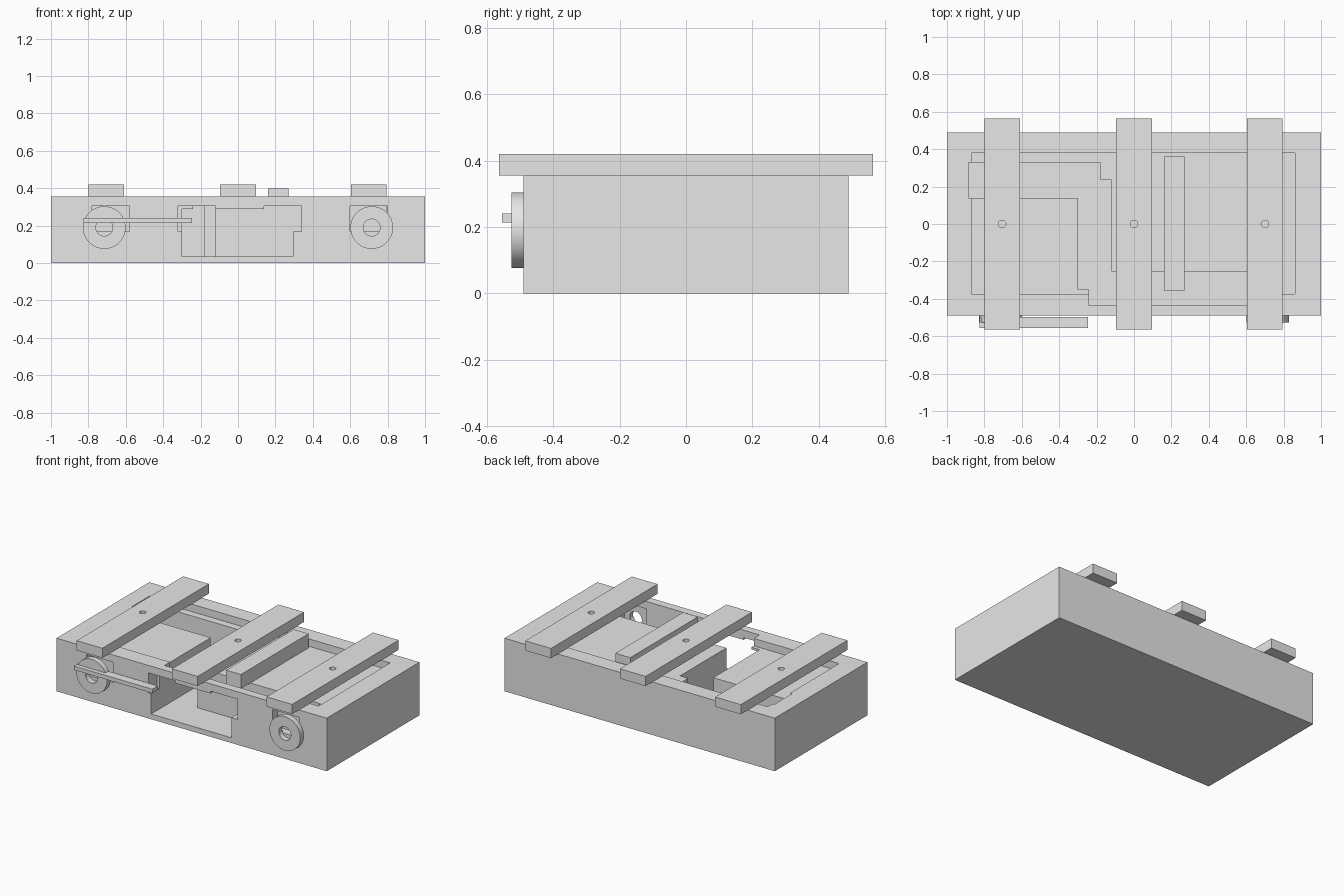
import bpy
import bmesh

cube = bpy.data.objects.get("Cube")
if cube:
    bpy.data.objects.remove(cube, do_unlink=True)

grey = bpy.data.materials.new("plain grey")
grey.use_nodes = True
grey.diffuse_color = (0.8, 0.8, 0.8, 1)
grey.node_tree.nodes["Principled BSDF"].inputs["Base Color"].default_value = (0.8, 0.8, 0.8, 1)


def prism(name, outline, z0, z1):
    """Extrude an outline in the ground plane from z0 up to z1."""
    bm = bmesh.new()
    face = bm.faces.new([bm.verts.new((x, y, z0)) for x, y in outline])
    top = bmesh.ops.extrude_face_region(bm, geom=[face])["geom"]
    verts = [v for v in top if isinstance(v, bmesh.types.BMVert)]
    bmesh.ops.translate(bm, verts=verts, vec=(0, 0, z1 - z0))
    bmesh.ops.recalc_face_normals(bm, faces=bm.faces)
    mesh = bpy.data.meshes.new(name)
    bm.to_mesh(mesh)
    bm.free()
    mesh.materials.append(grey)
    obj = bpy.data.objects.new(name, mesh)
    bpy.context.collection.objects.link(obj)
    return obj


def box(name, x, y, z):
    outline = [(x[0], y[0]), (x[1], y[0]), (x[1], y[1]), (x[0], y[1])]
    return prism(name, outline, *z)


def cylinder(name, radius, depth, location, along_y=False):
    bpy.ops.mesh.primitive_cylinder_add(
        vertices=48, radius=radius, depth=depth, location=location,
        rotation=(1.570796 if along_y else 0, 0, 0))
    obj = bpy.context.object
    obj.name = name
    obj.data.materials.append(grey)
    return obj


def cut(target, cutter):
    """Subtract the cutter and throw it away."""
    mod = target.modifiers.new("cut", "BOOLEAN")
    mod.operation = "DIFFERENCE"
    mod.solver = "EXACT"
    mod.object = cutter
    cutter.hide_render = True
    bpy.context.view_layer.objects.active = target
    bpy.ops.object.modifier_apply(modifier=mod.name)
    bpy.data.objects.remove(cutter, do_unlink=True)


def smooth(obj):
    bpy.ops.object.select_all(action="DESELECT")
    obj.select_set(True)
    bpy.context.view_layer.objects.active = obj
    bpy.ops.object.shade_smooth_by_angle()


# Body block with a shallow tray in its top
FLOOR, DECK, TOP = 0.035, 0.305, 0.355
body = box("body", (-1, 1), (-0.49, 0.49), (0, TOP))
cut(body, box("tray_cutter", (-0.87, 0.86), (-0.375, 0.38), (DECK, 0.5)))

# Deep Z-shaped channel with stepped corners
channel = [(-0.885, 0.14), (-0.3, 0.14), (-0.3, -0.35), (-0.24, -0.35),
           (-0.24, -0.435), (0.79, -0.435), (0.79, -0.255), (-0.12, -0.255),
           (-0.12, 0.235), (-0.18, 0.235), (-0.18, 0.33), (-0.885, 0.33)]
cut(body, prism("channel_cutter", channel, FLOOR, 0.5))

# Front window and the row of notches in the front wall
cut(body, box("window_cutter", (-0.3, 0.295), (-0.6, -0.34), (FLOOR, 0.29)))
for x in (-0.68, -0.22, 0.24, 0.70):
    cut(body, box("notch_cutter", (x - 0.1, x + 0.1), (-0.6, -0.4), (0.17, DECK)))

# Cross slats with a centre hole
for name, x in (("right_slat", -0.705), ("middle_slat", 0), ("left_slat", 0.7)):
    slat = box(name, (x - 0.095, x + 0.095), (-0.563, 0.563), (TOP, 0.42))
    cut(slat, cylinder("hole_cutter", 0.02, 0.3, (x, 0, 0.39)))

# Narrow strip standing in the tray
box("inner_strip", (0.16, 0.27), (-0.355, 0.36), (DECK, 0.4))

# Front rings and the lever across one of them
for name, x in (("right_ring", -0.715), ("left_ring", 0.715)):
    ring = cylinder(name, 0.114, 0.036, (x, -0.508, 0.19), True)
    cut(ring, cylinder("bore_cutter", 0.045, 0.2, (x, -0.508, 0.19), True))
    smooth(ring)
box("lever", (-0.825, -0.245), (-0.555, -0.497), (0.214, 0.24))
